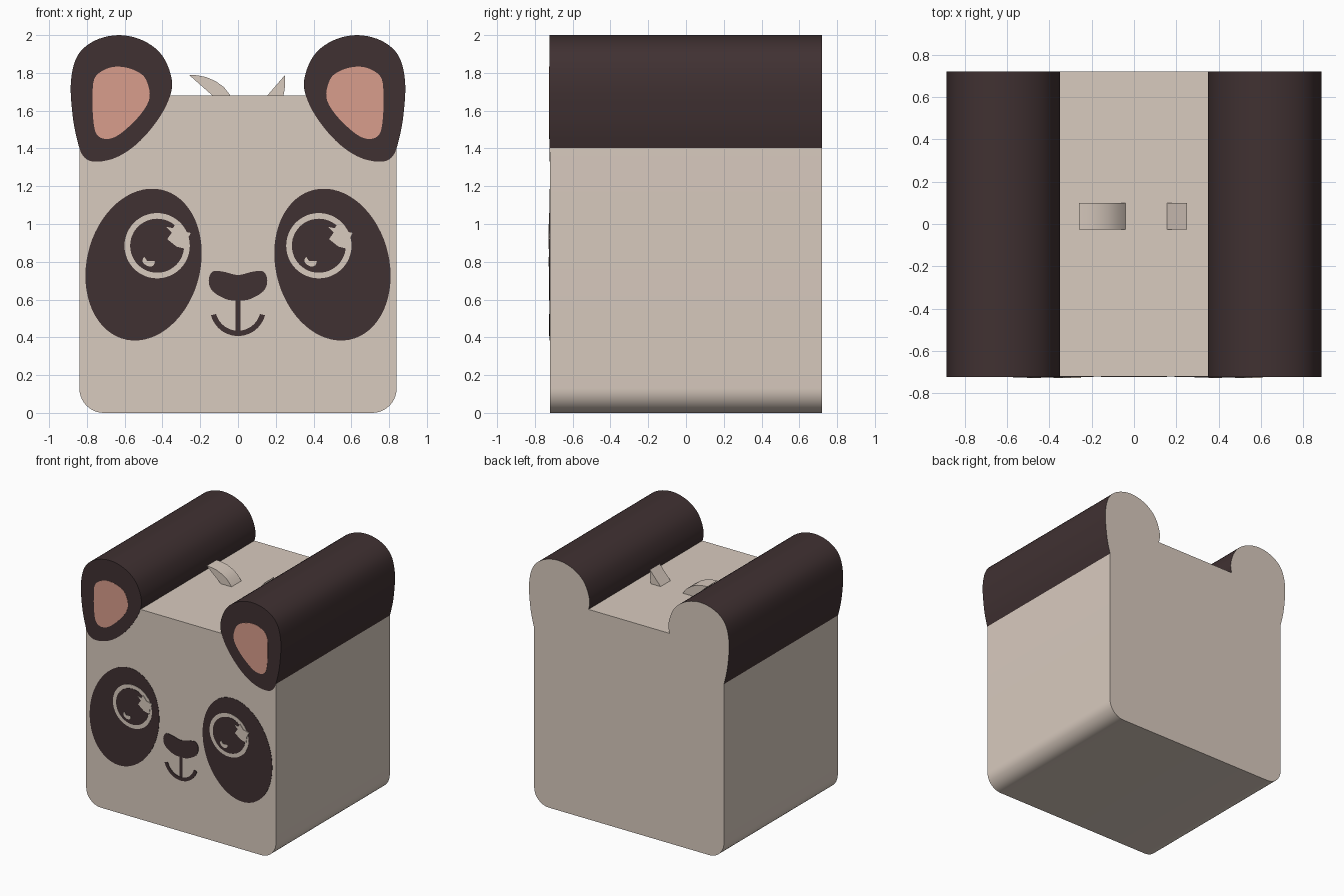
import bpy, bmesh, math
from mathutils import Vector

if "Cube" in bpy.data.objects:
    bpy.data.objects.remove(bpy.data.objects["Cube"])

FRONT, BACK = -0.72, 0.72
STEP = 0.002  # how far each painted layer stands proud


def material(name, rgb):
    m = bpy.data.materials.new(name)
    lin = [((c / 255 + 0.055) / 1.055) ** 2.4 for c in rgb]
    m.diffuse_color = (*lin, 1)
    m.use_nodes = True
    m.node_tree.nodes["Principled BSDF"].inputs["Base Color"].default_value = m.diffuse_color
    return m


CREAM = material("cream", (217, 203, 191))
DARK = material("dark_brown", (64, 49, 50))
PINK = material("pink", (217, 157, 140))


def smooth(pts, n=5):
    """Closed Catmull-Rom curve through the points."""
    out, k = [], len(pts)
    for i in range(k):
        a, b, c, d = (Vector(pts[(i + j) % k]) for j in (-1, 0, 1, 2))
        for s in range(n):
            t = s / n
            out.append(tuple(0.5 * (2 * b + (c - a) * t + (2 * a - 5 * b + 4 * c - d) * t * t
                                    + (3 * b - a - 3 * c + d) * t ** 3)))
    return out


def arc(cx, cz, r, a0, a1, n=24):
    return [(cx + r * math.cos(math.radians(a0 + (a1 - a0) * i / n)),
             cz + r * math.sin(math.radians(a0 + (a1 - a0) * i / n))) for i in range(n + 1)]


def circle(cx, cz, r):
    return arc(cx, cz, r, 0, 360, 48)[:-1]


def mirror(pts, side):
    return [(x * side, z) for x, z in pts]


def shift(pts, dx):
    return [(x + dx, z) for x, z in pts]


def prism(name, pts, y0, y1, mat, back_mat=None):
    """Extrude an x-z outline from y0 to y1."""
    bm = bmesh.new()
    face = bm.faces.new([bm.verts.new((x, y0, z)) for x, z in pts])
    ext = bmesh.ops.extrude_face_region(bm, geom=[face])["geom"]
    bmesh.ops.translate(bm, vec=(0, y1 - y0, 0),
                        verts=[v for v in ext if isinstance(v, bmesh.types.BMVert)])
    bm.faces.ensure_lookup_table()
    bmesh.ops.recalc_face_normals(bm, faces=bm.faces[:])
    for f in bm.faces:
        f.smooth = True
        if back_mat and f.normal.y > 0.5:
            f.material_index = 1
    me = bpy.data.meshes.new(name)
    bm.to_mesh(me)
    bm.free()
    me.materials.append(mat)
    if back_mat:
        me.materials.append(back_mat)
    me.set_sharp_from_angle(angle=math.radians(35))
    ob = bpy.data.objects.new(name, me)
    bpy.context.collection.objects.link(ob)
    return ob


def plate(name, pts, layer, mat):
    return prism(name, pts, FRONT - STEP * layer, FRONT + 0.001, mat)


# Body: block with rounded lower edges
R = 0.13
body = ([(-0.84, 1.68)] + arc(-0.84 + R, R, R, 180, 270, 10)
        + arc(0.84 - R, R, R, 270, 360, 10) + [(0.84, 1.68)])
prism("body", body, FRONT, BACK, CREAM)

# Outlines of the left-hand features
ear = smooth([(-0.63, 2.0), (-0.50, 1.97), (-0.40, 1.89), (-0.35, 1.76), (-0.37, 1.65),
              (-0.44, 1.53), (-0.54, 1.42), (-0.65, 1.35), (-0.76, 1.33), (-0.82, 1.36),
              (-0.85, 1.44), (-0.875, 1.57), (-0.885, 1.75), (-0.85, 1.89), (-0.76, 1.97)])
inner_ear = smooth([(-0.63, 1.833), (-0.55, 1.815), (-0.49, 1.77), (-0.468, 1.67),
                    (-0.52, 1.575), (-0.62, 1.48), (-0.69, 1.45), (-0.745, 1.47),
                    (-0.765, 1.54), (-0.77, 1.66), (-0.76, 1.77), (-0.70, 1.82)])
patch = [(-0.5 + 0.308 * math.cos(t), 0.785 + 0.402 * math.sin(t + 0.15))
         for t in (math.tau * i / 64 for i in range(64))]
star = [(-0.33, 1.0), (-0.30, 0.963), (-0.25, 0.953), (-0.27, 0.915), (-0.277, 0.868),
        (-0.325, 0.88), (-0.375, 0.92), (-0.35, 0.955), (-0.38, 0.985), (-0.345, 0.978)]
glint = smooth([(-0.497, 0.825), (-0.48, 0.805), (-0.455, 0.805), (-0.44, 0.8),
                (-0.452, 0.778), (-0.48, 0.778), (-0.505, 0.8)])

# Ears run the full depth; eyes repeat on both sides with unmirrored glints
for side, label in ((-1, "left"), (1, "right")):
    s = -side
    prism(label + "_ear", mirror(ear, s), FRONT - STEP, BACK, DARK, CREAM)
    plate(label + "_inner_ear", mirror(inner_ear, s), 2, PINK)
    plate(label + "_eye_patch", mirror(patch, s), 1, DARK)
    cx = 0.428 * side
    plate(label + "_eye_ring", circle(cx, 0.885, 0.173), 2, CREAM)
    plate(label + "_pupil", circle(cx, 0.885, 0.143), 3, DARK)
    dx = 0 if side < 0 else 0.857
    plate(label + "_eye_star", shift(star, dx), 4, CREAM)
    plate(label + "_eye_glint", shift(glint, dx), 4, CREAM)

# Nose and mouth
nose = smooth([(-0.135, 0.748), (-0.08, 0.748), (0, 0.73), (0.08, 0.748), (0.135, 0.748),
               (0.155, 0.70), (0.135, 0.645), (0.065, 0.603), (0, 0.595), (-0.065, 0.603),
               (-0.135, 0.645), (-0.155, 0.70)])
plate("nose", nose, 2, DARK)
plate("mouth_stem", [(-0.013, 0.43), (0.013, 0.43), (0.013, 0.61), (-0.013, 0.61)], 1, DARK)
smile = arc(0, 0.555, 0.148, 195, 345) + arc(0, 0.555, 0.12, 345, 195)
plate("mouth_smile", smile, 2, DARK)

# Two small hair tufts on top
prism("left_tuft", [(-0.26, 1.79), (-0.215, 1.787), (-0.17, 1.778), (-0.12, 1.757),
                    (-0.075, 1.725), (-0.04, 1.68), (-0.04, 1.66), (-0.11, 1.66),
                    (-0.135, 1.68), (-0.2, 1.737)], -0.025, 0.10, CREAM)
prism("right_tuft", [(0.25, 1.79), (0.155, 1.68), (0.155, 1.66), (0.235, 1.66),
                     (0.243, 1.69), (0.25, 1.735)], -0.025, 0.10, CREAM)
